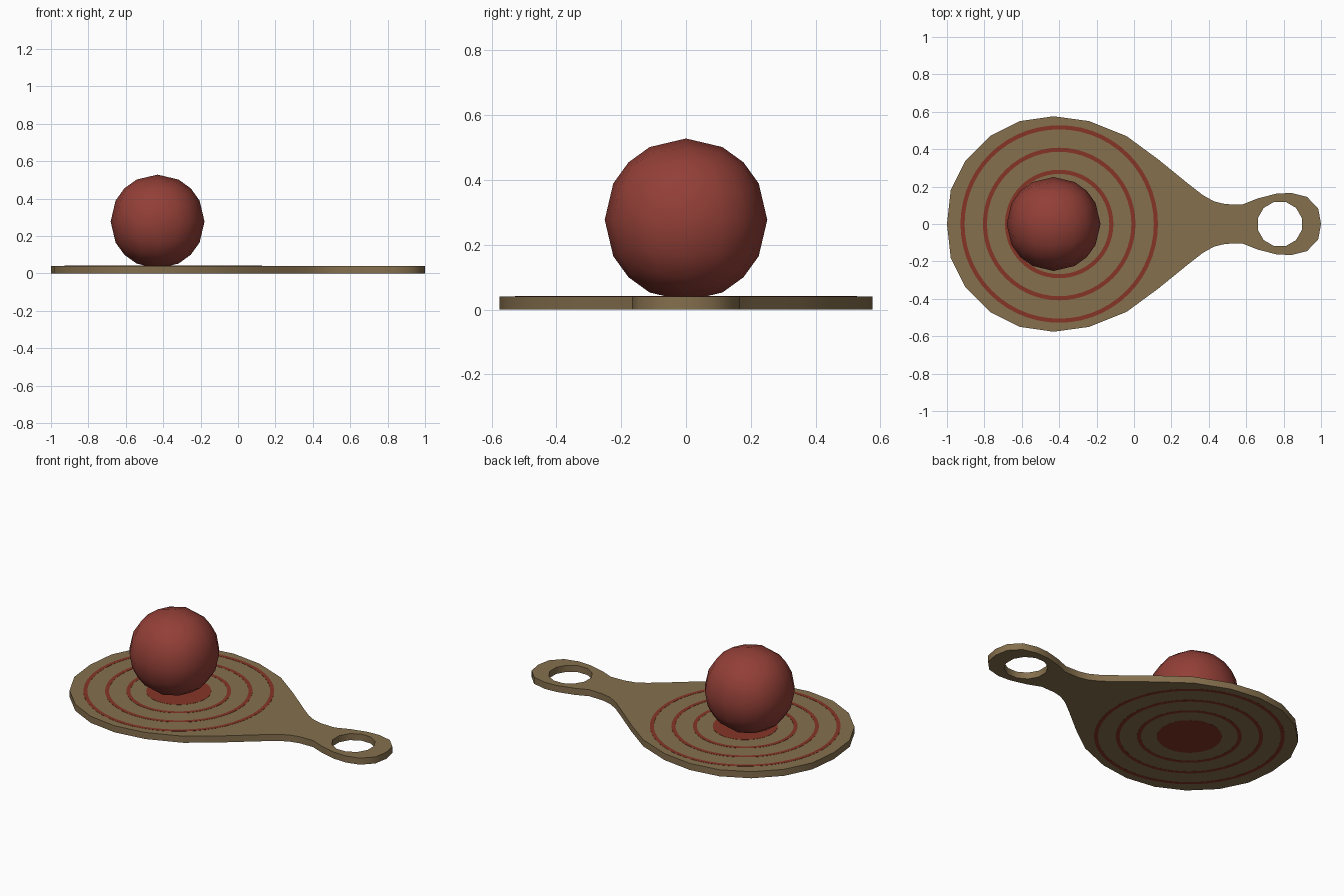
import bpy, bmesh, math
from mathutils import Vector

if "Cube" in bpy.data.objects:
    bpy.data.objects.remove(bpy.data.objects["Cube"])


def material(name, rgb):
    m = bpy.data.materials.new(name)
    m.diffuse_color = (*rgb, 1)
    m.use_nodes = True
    m.node_tree.nodes["Principled BSDF"].inputs["Base Color"].default_value = m.diffuse_color
    return m


WOOD = material("tan wood", (0.235, 0.16, 0.075))
PAINT = material("target red", (0.24, 0.036, 0.02))
RUBBER = material("ball red", (0.29, 0.05, 0.038))


def finish(bm, name, mat):
    bmesh.ops.recalc_face_normals(bm, faces=bm.faces)
    me = bpy.data.meshes.new(name)
    bm.to_mesh(me)
    bm.free()
    me.materials.append(mat)
    ob = bpy.data.objects.new(name, me)
    bpy.context.collection.objects.link(ob)
    return ob


def smooth(ob, angle):
    bpy.ops.object.select_all(action='DESELECT')
    ob.select_set(True)
    bpy.context.view_layer.objects.active = ob
    bpy.ops.object.shade_smooth_by_angle(angle=math.radians(angle))


# Paddle board: mirrored half outline with a round finger hole
half = [(-0.98, 0.18), (-0.90, 0.34), (-0.77, 0.47), (-0.61, 0.55), (-0.43, 0.576),
        (-0.24, 0.55), (-0.04, 0.47), (0.13, 0.345), (0.29, 0.215), (0.37, 0.153),
        (0.43, 0.12), (0.49, 0.106), (0.58, 0.104), (0.66, 0.136), (0.76, 0.162),
        (0.84, 0.166), (0.925, 0.145), (0.985, 0.082)]
outline = [(-1, 0)] + half + [(1, 0)] + [(x, -y) for x, y in reversed(half)]
hole = [(0.78 + 0.122 * math.cos((i + .5) * math.pi / 6),
         0.122 * math.sin((i + .5) * math.pi / 6)) for i in range(12)]
Z0, Z1 = 0.0005, 0.0405
bm = bmesh.new()
edges = []
for loop in (outline, hole):
    vs = [bm.verts.new((x, y, Z0)) for x, y in loop]
    edges += [bm.edges.new((vs[i - 1], vs[i])) for i in range(len(vs))]
bmesh.ops.triangle_fill(bm, edges=edges, use_beauty=True)
ext = bmesh.ops.extrude_face_region(bm, geom=bm.faces[:], use_keep_orig=True)
for v in ext["geom"]:
    if isinstance(v, bmesh.types.BMVert):
        v.co.z = Z1
smooth(finish(bm, "paddle_board", WOOD), 40)


# Painted target: thin rings and a centre disc on both faces
def ring(name, r_in, r_out, z0, z1, n=56):
    bm = bmesh.new()
    loops = []
    for r, z in ((r_in, z0), (r_out, z0), (r_out, z1), (r_in, z1)):
        loops.append([bm.verts.new((-0.40 + r * math.cos(2 * math.pi * i / n),
                                    r * math.sin(2 * math.pi * i / n), z)) for i in range(n)])
    for a, b in zip(loops, loops[1:] + loops[:1]):
        for i in range(n):
            bm.faces.new((a[i - 1], a[i], b[i], b[i - 1]))
    finish(bm, name, PAINT)


for side, z0, z1 in (("top", 0.039, 0.0415), ("bottom", 0.0, 0.002)):
    for k, r in enumerate((0.28, 0.398, 0.518)):
        ring(f"target_ring_{side}_{k + 1}", r - 0.012, r + 0.01, z0, z1)
    bm = bmesh.new()
    bmesh.ops.create_cone(bm, cap_ends=True, segments=40, radius1=0.18, radius2=0.18, depth=z1 - z0)
    bmesh.ops.translate(bm, verts=bm.verts, vec=(-0.40, 0, (z0 + z1) / 2))
    finish(bm, f"target_centre_{side}", PAINT)

# Ball: subdivided cube pushed out to a sphere
bm = bmesh.new()
bmesh.ops.create_cube(bm, size=2)
bmesh.ops.subdivide_edges(bm, edges=bm.edges[:], cuts=3, use_grid_fill=True)
for v in bm.verts:
    v.co = v.co.normalized() * 0.251 + Vector((-0.43, 0, 0.277))
smooth(finish(bm, "ball", RUBBER), 60)
